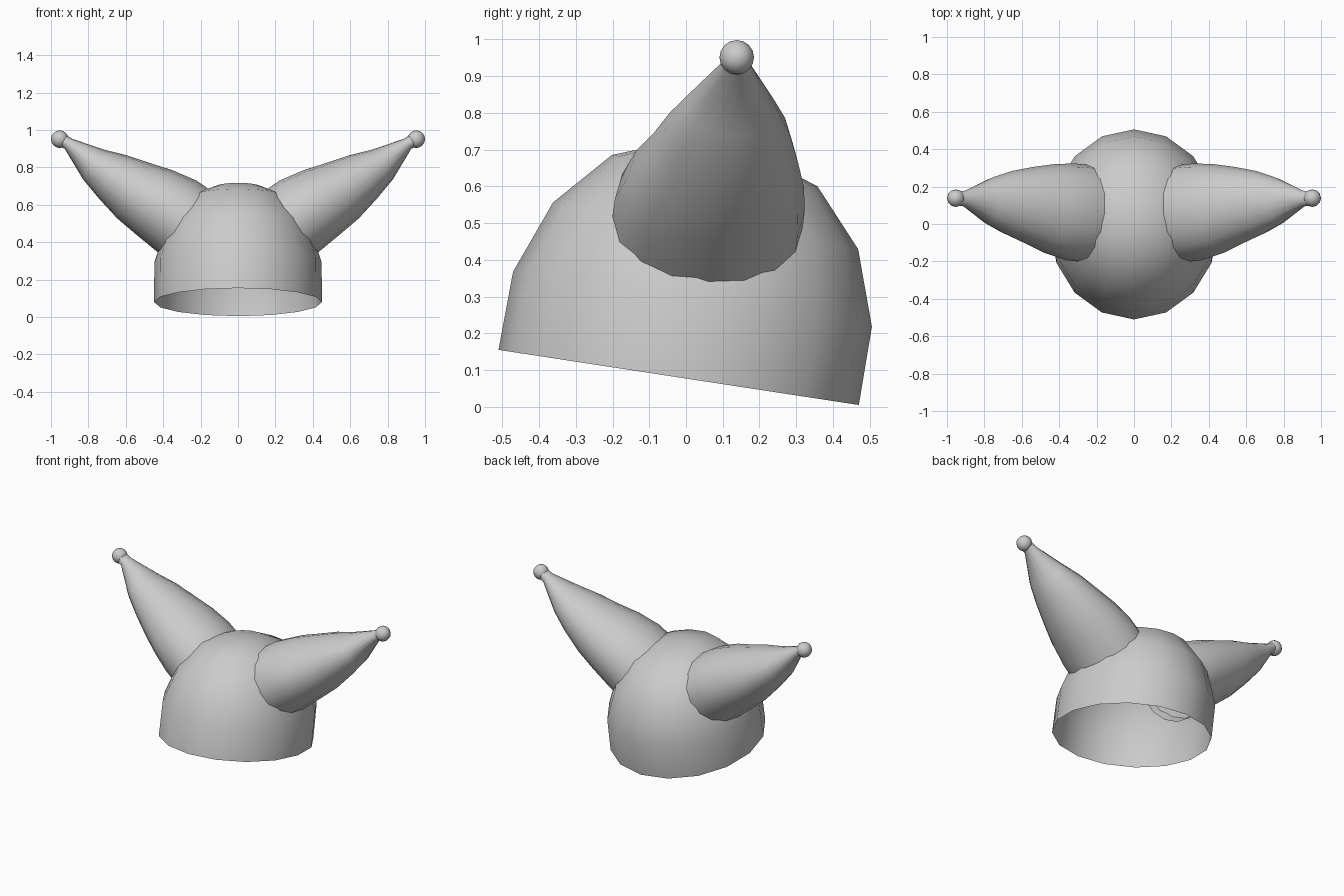
import bpy, math
from mathutils import Vector, Matrix

if "Cube" in bpy.data.objects:
    bpy.data.objects.remove(bpy.data.objects["Cube"])

SEG = 16


def ring_mesh(name, rings, tip=None):
    """Skin a list of 16-sided rings, optionally closing the end on a tip point."""
    verts = [p for ring in rings for p in ring]
    faces = []
    for r in range(len(rings) - 1):
        for i in range(SEG):
            j = (i + 1) % SEG
            faces.append((r * SEG + i, r * SEG + j, (r + 1) * SEG + j, (r + 1) * SEG + i))
    if tip is not None:
        verts.append(tip)
        last = (len(rings) - 1) * SEG
        faces += [(last + i, last + (i + 1) % SEG, len(verts) - 1) for i in range(SEG)]
    mesh = bpy.data.meshes.new(name)
    mesh.from_pydata([tuple(v) for v in verts], [], faces)
    mesh.shade_smooth()
    obj = bpy.data.objects.new(name, mesh)
    bpy.context.collection.objects.link(obj)
    return obj


def ellipse(center, u, v, ru, rv):
    angles = [2 * math.pi * i / SEG for i in range(SEG)]
    return [center + u * ru * math.cos(a) + v * rv * math.sin(a) for a in angles]


def mirror_x(obj):
    obj.modifiers.new("mirror", 'MIRROR').use_axis[0] = True


X, Y, Z = Vector((1, 0, 0)), Vector((0, 1, 0)), Vector((0, 0, 1))

# Open helmet dome, slightly narrower in x and tilted backwards
profile = [(0.496, 0), (0.494, 0.216), (0.42, 0.419), (0.283, 0.571), (0.13, 0.626)]
shift = [0, 0.005, 0.01, 0.012, 0.006]
rings = [ellipse(Vector((0, s, h)), X, Y, r * 0.905, r) for (r, h), s in zip(profile, shift)]
dome = ring_mesh("helmet_dome", rings, Vector((0, 0, 0.642)))
dome.data.transform(Matrix.Translation((0, -0.02, 0.08)) @ Matrix.Rotation(-math.radians(8.7), 4, 'X'))

# Tapered oval horns: centre, radius in the upright plane, radius along y
stations = [
    ((0.24, 0.055, 0.475), 0.220, 0.260),
    ((0.34, 0.065, 0.550), 0.215, 0.260),
    ((0.45, 0.083, 0.615), 0.197, 0.240),
    ((0.557, 0.10, 0.675), 0.172, 0.207),
    ((0.67, 0.113, 0.750), 0.137, 0.170),
    ((0.77, 0.122, 0.815), 0.098, 0.125),
    ((0.905, 0.136, 0.925), 0.034, 0.042),
    ((0.95, 0.138, 0.953), 0.034, 0.038),
]
centers = [Vector(s[0]) for s in stations]
rings = []
for i, (c, rn, ry) in enumerate(stations):
    d = (centers[min(i + 1, len(centers) - 1)] - centers[max(i - 1, 0)]).normalized()
    up = d.cross(Y).normalized()
    side = up.cross(d).normalized()
    rings.append(ellipse(centers[i], side, up, ry, rn))
horns = ring_mesh("horns", rings)
mirror_x(horns)

# Rounded knobs on the horn tips
bpy.ops.mesh.primitive_uv_sphere_add(segments=12, ring_count=8, radius=0.047)
knobs = bpy.context.object
knobs.name = "horn_tips"
knobs.data.transform(Matrix.Translation((0.953, 0.138, 0.951)))
knobs.data.shade_smooth()
mirror_x(knobs)
